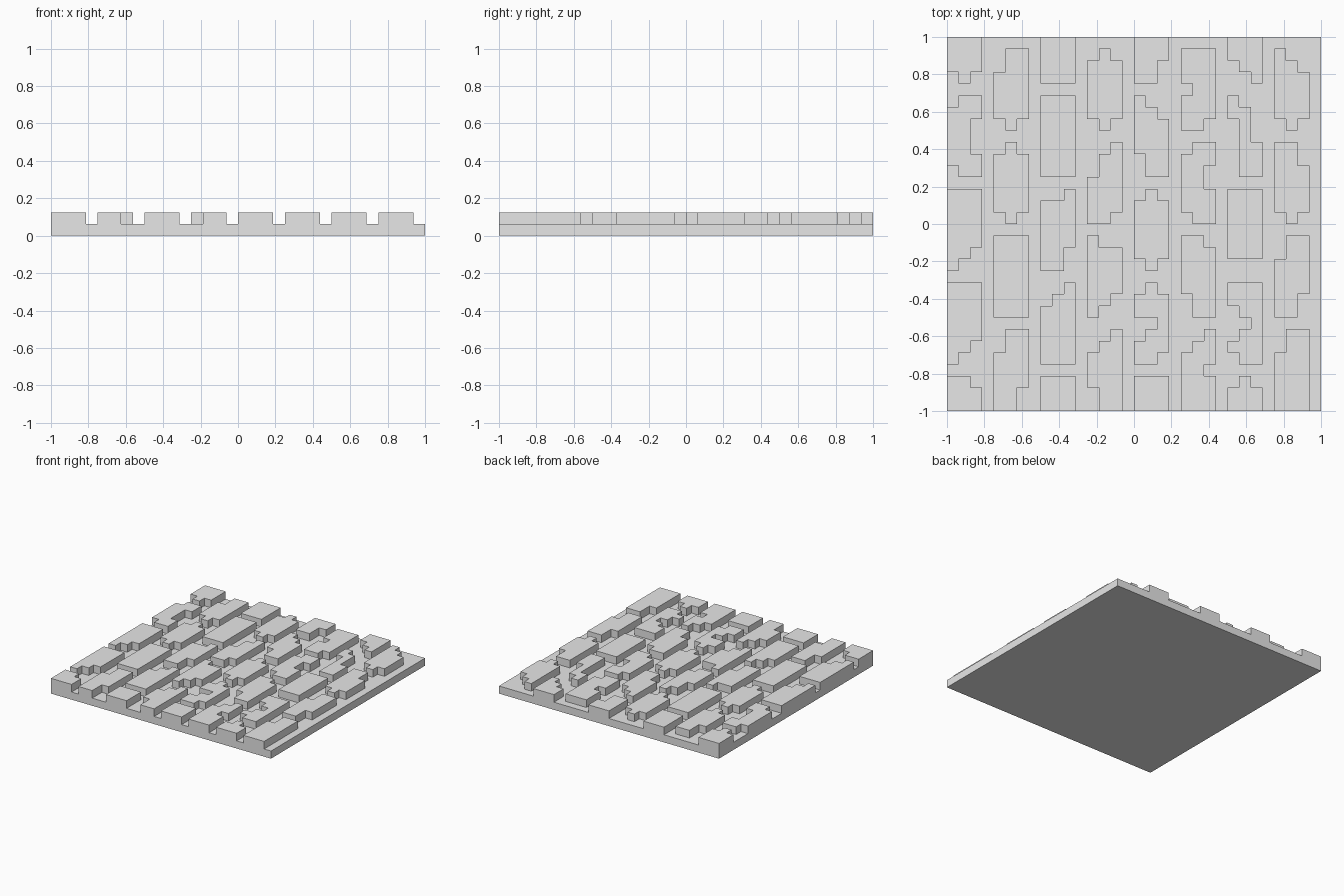
import bpy, bmesh

cube = bpy.data.objects.get("Cube")
if cube:
    bpy.data.objects.remove(cube)

CELLS = 32
STEP = 2 / CELLS      # cell size, also the base thickness and brick height

# How many cells are chipped off a brick end, for its three cell columns
ENDS = {
    "flat": (0, 0, 0), "peak": (1, 0, 1), "short": (1, 1, 1),
    "left": (1, 0, 0), "right": (0, 0, 1),
    "wide_left": (1, 1, 0), "wide_right": (0, 1, 1),
    "deep_left": (2, 0, 0), "deep_right": (0, 0, 2),
    "stair_left": (2, 1, 0), "stair_right": (0, 1, 2),
    "cliff_left": (3, 1, 0),
}

# Each course lists its bricks from back to front as "back_end front_end"
COURSES = [
    ["flat peak", "left left", "flat stair_right", "flat stair_right", "right flat"],
    ["deep_left peak", "peak peak", "flat flat", "deep_left deep_right"],
    ["flat flat", "flat flat", "wide_left deep_right", "stair_left flat", "flat flat"],
    ["peak peak", "cliff_left right", "wide_right stair_right", "stair_left deep_left"],
    ["flat deep_right", "stair_right deep_left", "peak peak", "peak right", "flat flat"],
    ["flat right", "left left", "right deep_left", "stair_left flat"],
    ["flat stair_left", "stair_right left", "flat short", "flat left", "peak flat"],
    ["stair_right peak", "deep_right peak", "deep_left deep_right", "deep_left flat"],
]

# Chips in brick sides: cell column, first row, end row
CHIPS = [(2, 7, 10), (16, 24, 26), (17, 24, 25), (20, 4, 5), (22, 11, 13),
         (22, 28, 29), (24, 7, 11), (26, 7, 9), (24, 23, 26), (25, 24, 25)]


def brick_cells():
    """Cells covered by bricks, as (column, row) with row zero at the back."""
    cells = set()
    for c, course in enumerate(COURSES):
        for b, brick in enumerate(course):
            back, front = (ENDS[name] for name in brick.split())
            # Alternate courses are shifted by half a brick
            start = 8 * b + (1 if c % 2 else -3)
            first, last = max(start, 0), min(start + 7, CELLS)
            for i in range(3):
                for row in range(first + back[i], last - front[i]):
                    cells.add((4 * c + i, row))
    for column, first, last in CHIPS:
        cells -= {(column, row) for row in range(first, last)}
    return cells


def cell_of(face):
    p = face.calc_center_median()
    return int((p.x + 1) / STEP), int((1 - p.y) / STEP)


bm = bmesh.new()

# Base slab: gridded top, walls and a single underside
bmesh.ops.create_grid(bm, x_segments=CELLS, y_segments=CELLS, size=1)
for v in bm.verts:
    v.co.z = STEP
top_faces = list(bm.faces)
rim = [e for e in bm.edges if e.is_boundary]
walls = bmesh.ops.extrude_edge_only(bm, edges=rim)["geom"]
for v in walls:
    if isinstance(v, bmesh.types.BMVert):
        v.co.z = 0
bmesh.ops.contextual_create(bm, geom=[e for e in walls if isinstance(e, bmesh.types.BMEdge)
                                      and e.is_boundary])

# Raised bricks
cells = brick_cells()
raised = [f for f in top_faces if cell_of(f) in cells]
lifted = bmesh.ops.extrude_face_region(bm, geom=raised)["geom"]
for v in lifted:
    if isinstance(v, bmesh.types.BMVert):
        v.co.z += STEP

# Join the cells on top of each brick
bm.normal_update()
inner = [e for e in bm.edges if len(e.link_faces) == 2
         and all(f.calc_center_median().z > 1.9 * STEP for f in e.link_faces)]
bmesh.ops.dissolve_edges(bm, edges=inner, use_verts=False)
bmesh.ops.recalc_face_normals(bm, faces=bm.faces)

mesh = bpy.data.meshes.new("brick_floor")
bm.to_mesh(mesh)
bm.free()
floor = bpy.data.objects.new("brick_floor", mesh)
bpy.context.collection.objects.link(floor)

# Plain stone colour
stone = bpy.data.materials.new("light_grey_stone")
stone.use_nodes = True
colour = (0.8, 0.8, 0.8, 1)
stone.diffuse_color = colour
stone.node_tree.nodes["Principled BSDF"].inputs["Base Color"].default_value = colour
mesh.materials.append(stone)
